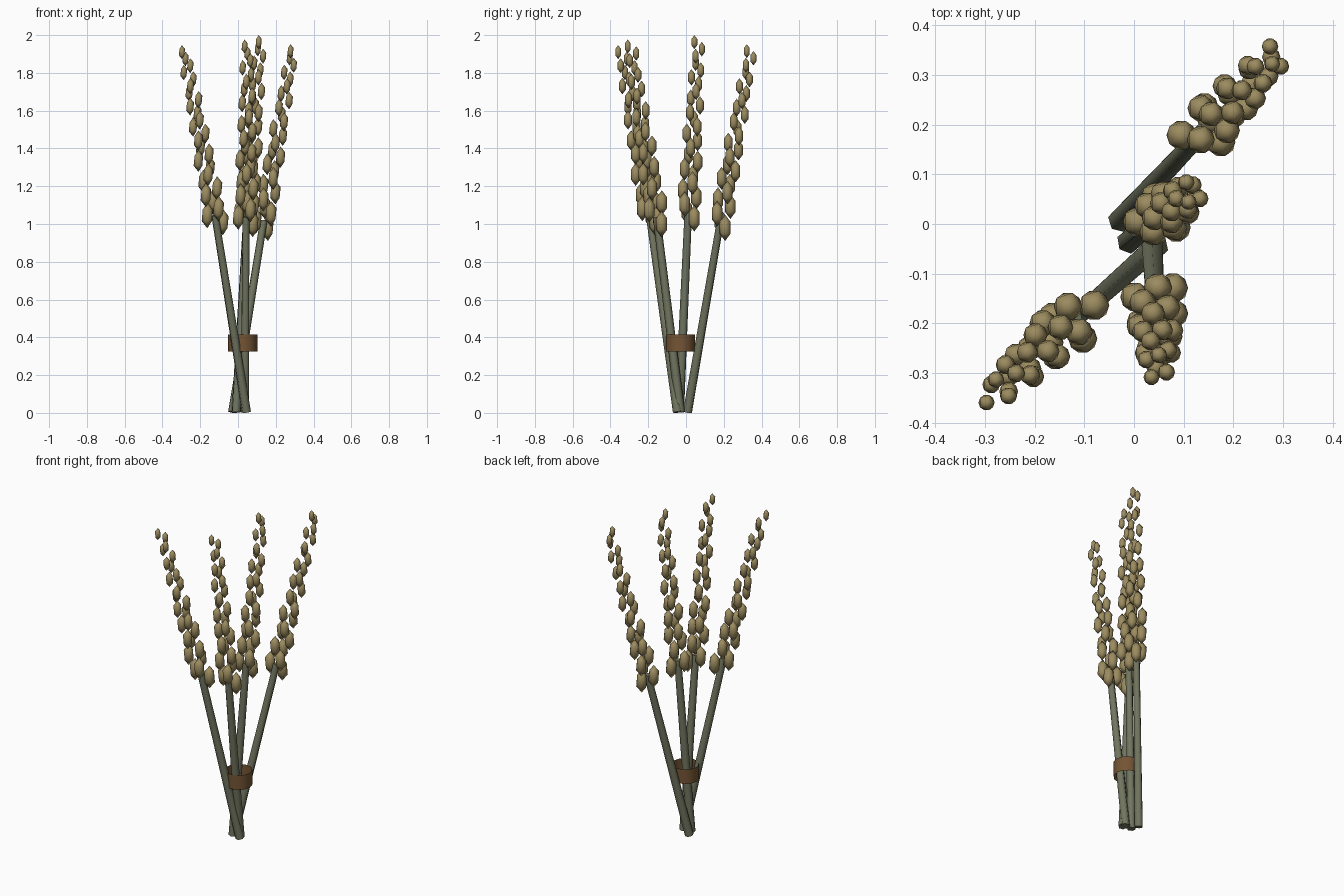
import bpy, bmesh, math
from mathutils import Vector, Matrix

if "Cube" in bpy.data.objects:
    bpy.data.objects.remove(bpy.data.objects["Cube"])


def material(name, rgb):
    m = bpy.data.materials.new(name)
    m.diffuse_color = (*rgb, 1)
    m.use_nodes = True
    m.node_tree.nodes["Principled BSDF"].inputs["Base Color"].default_value = m.diffuse_color
    return m


GRAIN = material("dull straw", (0.33, 0.26, 0.115))
STEM = material("grey green", (0.165, 0.18, 0.115))
BAND = material("brown twine", (0.175, 0.09, 0.034))


def finish(name, bm, mat):
    # smooth sides, flat end caps
    for f in bm.faces:
        f.smooth = len(f.verts) <= 4
    mesh = bpy.data.meshes.new(name)
    bm.to_mesh(mesh)
    bm.free()
    mesh.materials.append(mat)
    obj = bpy.data.objects.new(name, mesh)
    bpy.context.collection.objects.link(obj)


def stem(name, a, b):
    # tapered six-sided stalk along a slanted axis
    bm = bmesh.new()
    d = b - a
    mat = Matrix.Translation((a + b) / 2) @ d.to_track_quat('Z', 'Y').to_matrix().to_4x4()
    bmesh.ops.create_cone(bm, cap_ends=True, segments=6, radius1=0.025,
                          radius2=0.02, depth=d.length, matrix=mat)
    for e in bm.edges:
        if any(len(f.verts) > 4 for f in e.link_faces):
            e.smooth = False
    finish(name, bm, STEM)


def ear(name, a, b, phase, count=26):
    # upright grains in a golden-angle spiral, shrinking towards the tip
    bm = bmesh.new()
    for i in range(count):
        t = i / (count - 1)
        ang = math.radians(phase + 137.5 * i)
        off = 0.042 - 0.02 * t
        p = a.lerp(b, t) + Vector((math.cos(ang), math.sin(ang), 0)) * off
        r = 0.034 - 0.016 * t
        mat = Matrix.Translation(p) @ Matrix.Diagonal((r, r, 2.05 * r, 1))
        bmesh.ops.create_icosphere(bm, subdivisions=1, radius=1, matrix=mat)
    finish(name, bm, GRAIN)


# base, ear start and ear tip of each stalk, with spiral phase
stalks = [
    ((0.045, -0.045, 0.004), (-0.115, -0.187, 1.01), (-0.283, -0.342, 1.91), 34),
    ((-0.028, 0.008, 0.004), (0.13, 0.176, 0.98), (0.287, 0.342, 1.915), 48),
    ((0.036, -0.03, 0.004), (0.042, -0.15, 1.0), (0.05, -0.292, 1.94), 30),
    ((-0.01, -0.035, 0.004), (0.045, 0.01, 1.03), (0.117, 0.065, 1.963), 53),
]
for n, (base, mid, tip, phase) in enumerate(stalks, 1):
    base, mid, tip = Vector(base), Vector(mid), Vector(tip)
    stem(f"stem_{n}", base, mid.lerp(tip, 0.04))
    ear(f"ear_{n}", mid, tip, phase)

# open band tying the bundle
bm = bmesh.new()
bmesh.ops.create_cone(bm, cap_ends=False, segments=12, radius1=0.077, radius2=0.077,
                      depth=0.09, matrix=Matrix.Translation((0.025, -0.03, 0.37)))
finish("band", bm, BAND)
